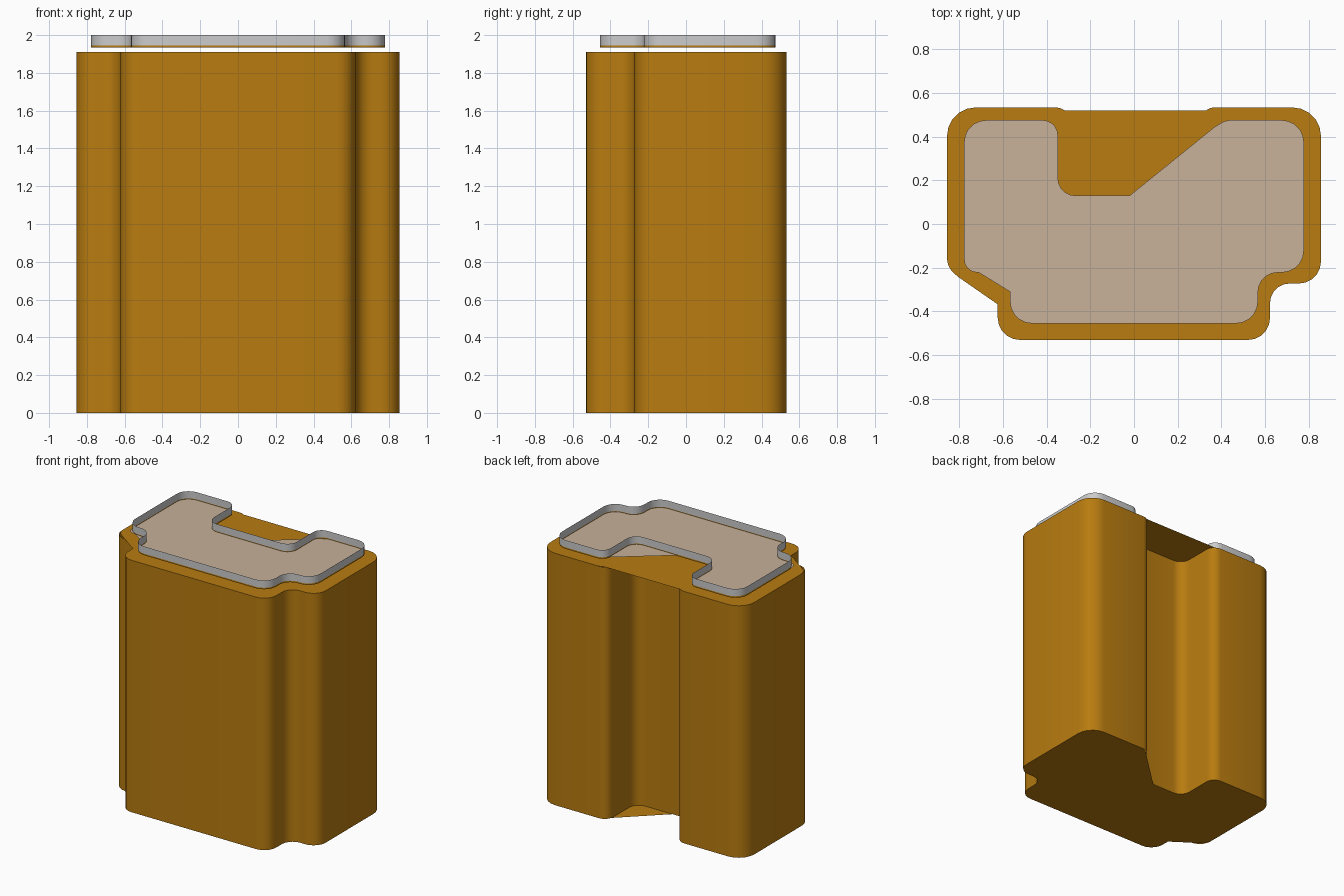
import bpy, bmesh
from mathutils import Vector

if "Cube" in bpy.data.objects:
    bpy.data.objects.remove(bpy.data.objects["Cube"])


def material(name, rgb):
    m = bpy.data.materials.new(name)
    m.diffuse_color = (*rgb, 1)
    m.use_nodes = True
    m.node_tree.nodes["Principled BSDF"].inputs["Base Color"].default_value = m.diffuse_color
    return m


ORANGE = material("orange", (0.48, 0.20, 0.005))
TAN = material("tan", (0.58, 0.44, 0.32))


def fillet(corners, steps=5):
    """Closed 2D outline with every corner (x, y, radius) rounded."""
    out = []
    n = len(corners)
    for i, (x, y, r) in enumerate(corners):
        p = Vector((x, y))
        if r == 0:
            out.append(p)
            continue
        a = (Vector(corners[i - 1][:2]) - p).normalized() * r
        b = (Vector(corners[(i + 1) % n][:2]) - p).normalized() * r
        for k in range(steps + 1):
            t = k / steps
            # conic blend close to a circular arc
            w = 0.7071
            d = (1 - t) ** 2 + 2 * w * t * (1 - t) + t * t
            out.append(p + (a * (1 - t) ** 2 + b * t * t) / d)
    return out


def finish(bm, name, mat):
    me = bpy.data.meshes.new(name)
    bm.to_mesh(me)
    bm.free()
    ob = bpy.data.objects.new(name, me)
    bpy.context.collection.objects.link(ob)
    if mat:
        me.materials.append(mat)
    return ob


def wall(name, outline, z0, z1, mat=None):
    bm = bmesh.new()
    low = [bm.verts.new((p.x, p.y, z0)) for p in outline]
    high = [bm.verts.new((p.x, p.y, z1)) for p in outline]
    n = len(outline)
    for i in range(n):
        j = (i + 1) % n
        f = bm.faces.new((low[j], low[i], high[i], high[j]))
        f.smooth = True
    return finish(bm, name, mat)


def cap(name, outline, z, mat, up=True):
    bm = bmesh.new()
    vs = [bm.verts.new((p.x, p.y, z)) for p in outline]
    f = bm.faces.new(vs[::-1] if up else vs)
    bmesh.ops.triangulate(bm, faces=[f])
    return finish(bm, name, mat)


def corners(w, top, notch_x, notch_y, shoulder, foot_x, foot_y, r, cut=None):
    """Clockwise U-shaped outline; cut = straight bridges used by the lids."""
    left = [(-w, top, r), (-notch_x, top, 0.07), (-notch_x, notch_y, 0.08)]
    notch = [(notch_x, notch_y, 0.08), (notch_x, top, 0.07)]
    right = [(w, top, r), (w, shoulder, 0.1), (foot_x, shoulder, 0.09),
             (foot_x, foot_y, 0.1), (-foot_x, foot_y, 0.1)]
    step = [(-foot_x, shoulder, 0.09), (-w, shoulder, 0.1)]
    if cut:
        notch, step = cut
    return fillet(left + notch + right + step)


body = (0.855, 0.533, 0.287, 0.19, -0.272, 0.622, -0.53, 0.13)
tray = (0.777, 0.475, 0.348, 0.13, -0.222, 0.567, -0.455, 0.10)
body_cut = ([(-0.02, 0.19, 0), (0.345, 0.533, 0.02)],
            [(-0.624, -0.367, 0), (-0.80, -0.245, 0), (-0.855, -0.20, 0.04)])
tray_cut = ([(-0.02, 0.13, 0), (0.37, 0.445, 0), (0.42, 0.475, 0.02)],
            [(-0.567, -0.31, 0), (-0.71, -0.222, 0), (-0.777, -0.222, 0.06)])

# main body: curved side wall with flat lids bridging two of the recesses
wall("body_wall", corners(*body), 0, 1.91, ORANGE)
cap("body_top", corners(*body, cut=body_cut), 1.91, ORANGE)
cap("body_base", corners(*body, cut=body_cut), 0, ORANGE, up=False)

# floating tray: thin orange edge, tan floor and grey rim
wall("tray_edge", corners(*tray), 1.934, 1.945, ORANGE)
cap("tray_floor", corners(*tray, cut=tray_cut), 1.94, TAN)
wall("tray_rim", corners(*tray), 1.945, 2.0)
